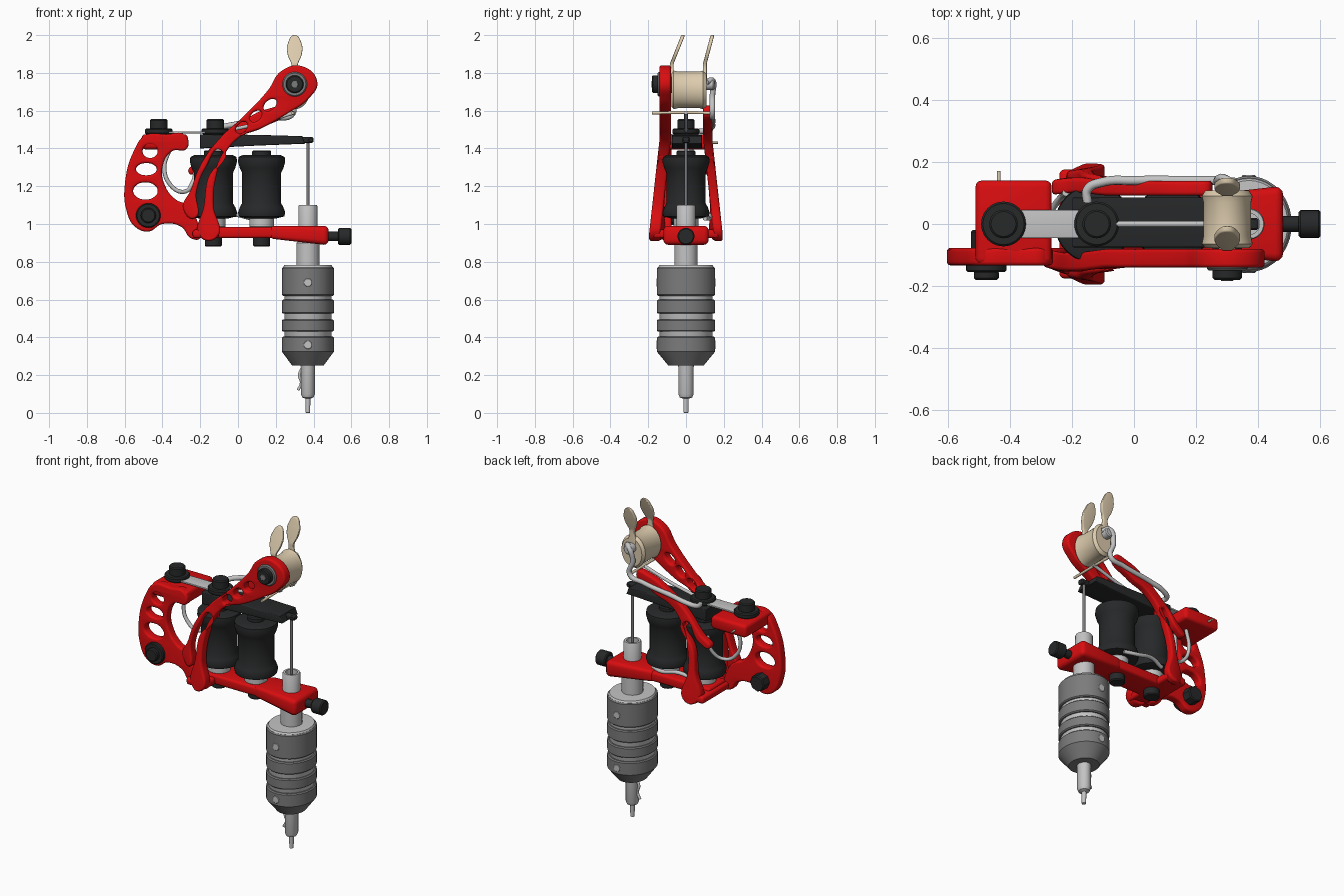
import bpy, bmesh, math
from mathutils import Vector

cube = bpy.data.objects.get("Cube")
if cube:
    bpy.data.objects.remove(cube)


def material(name, r, g, b):
    m = bpy.data.materials.new(name)
    m.use_nodes = True
    m.diffuse_color = (r, g, b, 1)
    m.node_tree.nodes["Principled BSDF"].inputs["Base Color"].default_value = (r, g, b, 1)
    return m


RED = material("red paint", 0.7, 0.004, 0.005)
BLACK = material("black", 0.02, 0.021, 0.022)
STEEL = material("light steel", 0.55, 0.55, 0.55)
DARK = material("dark steel", 0.2, 0.2, 0.2)
CREAM = material("cream", 0.72, 0.6, 0.42)


def activate(ob):
    bpy.ops.object.select_all(action='DESELECT')
    ob.select_set(True)
    bpy.context.view_layer.objects.active = ob


def add(name, data, mat):
    ob = bpy.data.objects.new(name, data)
    bpy.context.collection.objects.link(ob)
    data.materials.append(mat)
    activate(ob)
    return ob


def mesh_object(name, bm, mat):
    bmesh.ops.recalc_face_normals(bm, faces=bm.faces)
    me = bpy.data.meshes.new(name)
    bm.to_mesh(me)
    bm.free()
    ob = add(name, me, mat)
    bpy.ops.object.shade_smooth_by_angle(angle=math.radians(35))
    return ob


def lathe(name, profile, loc, mat, axis='Z', n=40, sy=1):
    """Closed turned part from (radius, height) pairs along an axis."""
    bm = bmesh.new()
    rings = []
    for r, h in profile:
        ring = []
        for i in range(n):
            a = math.tau * i / n
            u, v = r * math.cos(a), r * math.sin(a) * sy
            p = {'Z': (u, v, h), 'Y': (u, h, v), 'X': (h, u, v)}[axis]
            ring.append(bm.verts.new(Vector(p) + Vector(loc)))
        rings.append(ring)
    for a, b in zip(rings, rings[1:]):
        for i in range(n):
            j = (i + 1) % n
            bm.faces.new((a[i], a[j], b[j], b[i]))
    bm.faces.new(rings[0])
    bm.faces.new(rings[-1])
    return mesh_object(name, bm, mat)


def cyl(name, r, h0, h1, loc, mat, axis='Z', n=40, c=0.006, sy=1):
    return lathe(name, [(r - c, h0), (r, h0 + c), (r, h1 - c), (r - c, h1)], loc, mat, axis, n, sy)


def box(name, x0, x1, y0, y1, z0, z1, mat, bevel=0.015):
    bm = bmesh.new()
    bmesh.ops.create_cube(bm, size=1)
    for v in bm.verts:
        v.co = ((x0 + x1) / 2 + v.co.x * (x1 - x0), (y0 + y1) / 2 + v.co.y * (y1 - y0),
                (z0 + z1) / 2 + v.co.z * (z1 - z0))
    bmesh.ops.bevel(bm, geom=bm.edges[:], offset=bevel, segments=3, profile=0.5, affect='EDGES')
    return mesh_object(name, bm, mat)


def fill_spline(cu, pts, closed, smooth):
    s = cu.splines.new('BEZIER')
    s.bezier_points.add(len(pts) - 1)
    for p, co in zip(s.bezier_points, pts):
        p.co = tuple(co) + (0,) * (3 - len(co))
        p.handle_left_type = p.handle_right_type = 'AUTO' if smooth else 'VECTOR'
    s.use_cyclic_u = closed


def finish_curve(ob):
    bpy.ops.object.convert(target='MESH')
    ob = bpy.context.view_layer.objects.active
    bm = bmesh.new()
    bm.from_mesh(ob.data)
    bmesh.ops.remove_doubles(bm, verts=bm.verts, dist=0.0002)
    bm.to_mesh(ob.data)
    bm.free()
    bpy.ops.object.shade_smooth_by_angle(angle=math.radians(40))
    return ob


def plate(name, outline, y, half, mat, holes=(), bevel=0.012, smooth=True, warp=None):
    """Rounded x-z profile, clockwise, with elliptical holes, thick along y."""
    cu = bpy.data.curves.new(name, 'CURVE')
    cu.dimensions, cu.fill_mode, cu.resolution_u = '2D', 'BOTH', 8
    cu.extrude, cu.bevel_depth, cu.offset, cu.bevel_resolution = half - bevel, bevel, -bevel, 3
    fill_spline(cu, outline, True, smooth)
    for hx, hz, rx, rz, tilt in holes:
        ring = []
        for i in range(8):
            a = math.tau * i / 8
            u, v = rx * math.cos(a), rz * math.sin(a)
            ring.append((hx + u * math.cos(tilt) - v * math.sin(tilt),
                         hz + u * math.sin(tilt) + v * math.cos(tilt)))
        fill_spline(cu, ring, True, True)
    ob = finish_curve(add(name, cu, mat))
    for v in ob.data.vertices:
        x, z, d = v.co
        v.co = (x, y - d + (warp(x, z) if warp else 0), z)
    return ob


def rod(name, pts, r, mat):
    cu = bpy.data.curves.new(name, 'CURVE')
    cu.dimensions, cu.bevel_depth, cu.bevel_resolution = '3D', r, 3
    cu.resolution_u, cu.use_fill_caps = 8, True
    fill_spline(cu, pts, False, True)
    return finish_curve(add(name, cu, mat))


def splay(side):
    def f(x, z):
        spread = min(max((1.45 - z) / 0.5, 0), 1) * min(max((x + 0.28) / 0.12, 0), 1)
        return side * 0.055 * spread
    return f


# Frame arms
fork = [(0.01, 1.46), (-0.07, 1.37), (-0.12, 1.23), (-0.13, 1.1), (-0.11, 0.93),
        (-0.2, 0.93), (-0.18, 1.1), (-0.16, 1.24), (-0.09, 1.39)]
plate("front_arm", [(-0.29, 1.08), (-0.25, 1.18), (-0.2, 1.31), (-0.1, 1.45), (0.04, 1.58),
      (0.16, 1.71), (0.23, 1.81), (0.34, 1.835), (0.42, 1.75), (0.37, 1.66), (0.27, 1.59),
      (0.13, 1.51)] + fork + [(-0.17, 1.3), (-0.22, 1.17), (-0.23, 1.03)], -0.11, 0.03, RED,
      [(0.02, 1.51, 0.036, 0.024, 0.8), (0.095, 1.57, 0.036, 0.024, 0.75),
       (0.17, 1.63, 0.04, 0.025, 0.7)], warp=splay(-1))
plate("back_arm", [(-0.26, 1.27), (-0.2, 1.34), (-0.1, 1.45), (0.04, 1.555), (0.16, 1.61),
      (0.25, 1.61), (0.13, 1.51)] + fork + [(-0.19, 1.29)], 0.115, 0.024, RED, warp=splay(1))

# Rear plate and spring mount
plate("rear_plate", [(-0.49, 1.47), (-0.38, 1.475), (-0.28, 1.47), (-0.27, 1.4), (-0.35, 1.385),
      (-0.4, 1.3), (-0.385, 1.2), (-0.33, 1.13), (-0.27, 1.1), (-0.21, 1.0), (-0.2, 0.925),
      (-0.25, 0.925), (-0.3, 0.985), (-0.4, 1.0), (-0.475, 0.96), (-0.55, 0.99), (-0.59, 1.07),
      (-0.6, 1.2), (-0.55, 1.39)], -0.105, 0.028, RED,
      [(-0.465, 1.385, 0.04, 0.035, 0), (-0.485, 1.29, 0.055, 0.032, 0), (-0.49, 1.175, 0.065, 0.045, 0)])
box("spring_mount", -0.51, -0.265, -0.13, 0.14, 1.395, 1.475, RED, 0.02)

# Base and foot
box("foot_bar", -0.24, -0.1, -0.175, 0.175, 0.925, 0.97, RED)
box("base_bar", -0.22, 0.3, -0.085, 0.085, 0.925, 0.985, RED)
base_end = box("base_end", 0.17, 0.48, -0.12, 0.12, 0.89, 0.99, RED, 0.025)
for v in base_end.data.vertices:
    if v.co.x < 0.25:
        v.co.y *= 0.75
        v.co.z = 0.955 + (v.co.z - 0.94) * 0.7

# Coils with cores and base bolts
for label, x in (("rear", -0.13), ("front", 0.125)):
    lathe(label + "_coil", [(0.08, 1.03), (0.12, 1.04), (0.125, 1.06), (0.115, 1.09), (0.103, 1.11),
          (0.103, 1.27), (0.115, 1.295), (0.125, 1.33), (0.122, 1.355), (0.1, 1.365)], (x, 0, 0), BLACK)
    cyl(label + "_coil_core", 0.05, 1.36, 1.39, (x, 0, 0), BLACK)
    cyl(label + "_coil_spacer", 0.065, 0.98, 1.035, (x, 0, 0), STEEL)
    cyl(label + "_base_bolt", 0.045, 0.88, 0.94, (x, 0, 0), BLACK)

# Armature bar, springs and top bolts
plate("armature_bar", [(-0.2, 1.4), (-0.2, 1.475), (0.1, 1.472), (0.34, 1.465), (0.355, 1.425),
      (0.1, 1.415)], 0.005, 0.08, BLACK, bevel=0.006, smooth=False)
box("armature_tip", 0.33, 0.4, -0.018, 0.018, 1.43, 1.46, BLACK, 0.008)
box("rear_spring", -0.46, -0.1, -0.045, 0.045, 1.48, 1.49, STEEL, 0.002)
rod("front_spring", [(-0.08, 0, 1.49), (0.1, 0, 1.53), (0.3, 0, 1.59)], 0.01, STEEL)
for label, x in (("mount", -0.42), ("armature", -0.12)):
    cyl(label + "_washer", 0.072, 1.475, 1.505, (x, 0, 0), BLACK)
    cyl(label + "_bolt", 0.046, 1.5, 1.555, (x, 0, 0), BLACK)

# Cam clamp with wing levers
cam = lathe("cam_body", [(0.07, -0.078), (0.082, -0.065), (0.077, -0.04), (0.077, 0.07),
            (0.082, 0.09), (0.07, 0.108)], (0.3, 0, 0), CREAM, 'Y')
for v in cam.data.vertices:
    v.co.z = 1.71 + v.co.z * 1.25
wing = [(0.282, 1.75), (0.284, 1.84), (0.262, 1.9), (0.262, 1.95), (0.3, 2.0), (0.338, 1.95),
        (0.338, 1.9), (0.316, 1.84), (0.318, 1.75)]
for label, y, lean in (("front", -0.075, 0.06), ("back", 0.1, 0.04)):
    plate(label + "_wing", wing, y, 0.01, CREAM, bevel=0.005,
          warp=lambda x, z, k=lean: k * max(z - 1.85, 0) / 0.15)
rod("cam_pin", [(0.29, -0.18, 1.588), (0.29, 0, 1.59), (0.29, 0.13, 1.588)], 0.008, CREAM)
cyl("cam_screw_ring", 0.065, -0.15, -0.13, (0.3, 0, 1.74), DARK, 'Y')
cyl("cam_screw", 0.047, -0.18, -0.06, (0.3, 0, 1.74), BLACK, 'Y')
cyl("cam_screw_socket", 0.02, -0.183, -0.17, (0.3, 0, 1.74), DARK, 'Y', 6, 0.001)
cyl("cam_axle", 0.03, 0.1, 0.15, (0.3, 0, 1.74), STEEL, 'Y')

# Lever rod and wires
rod("lever_rod", [(0.33, 0.11, 1.75), (0.3, 0.14, 1.76), (0.27, 0.14, 1.68), (0.29, 0.14, 1.585),
    (0.2, 0.14, 1.56), (0, 0.14, 1.53), (-0.1, 0.135, 1.51), (-0.15, 0.11, 1.495),
    (-0.15, 0.07, 1.49)], 0.015, STEEL)
rod("rear_wire", [(-0.36, 0.03, 1.4), (-0.39, 0.02, 1.3), (-0.36, 0.02, 1.21), (-0.29, 0.03, 1.17),
    (-0.24, 0.08, 1.22), (-0.22, 0.1, 1.32)], 0.011, STEEL)
rod("base_wire", [(0.16, 0.1, 1.03), (0.08, 0.125, 1.03), (-0.03, 0.12, 1.05), (-0.12, 0.1, 1.03)],
    0.012, STEEL)
rod("mount_pin", [(-0.435, 0.12, 1.43), (-0.435, 0.17, 1.43)], 0.006, CREAM)

# Rear terminal screw
cyl("terminal_screw", 0.065, -0.155, -0.12, (-0.475, 0, 1.045), BLACK, 'Y')
cyl("terminal_screw_head", 0.04, -0.18, -0.15, (-0.475, 0, 1.045), BLACK, 'Y')
cyl("terminal_nut", 0.05, -0.09, -0.02, (-0.475, 0, 1.045), BLACK, 'Y', 8)

# Tube, needle and thumb screw
TUBE = (0.37, 0, 0)
lathe("upper_tube", [(0.061, 0.75), (0.061, 0.9), (0.05, 0.91), (0.05, 1.095), (0.047, 1.1),
      (0.034, 1.1), (0.034, 1.0)], TUBE, STEEL)
cyl("needle_bar", 0.008, 1.0, 1.45, TUBE, DARK, n=12, c=0.002)
cyl("needle_loop", 0.016, -0.02, 0.02, (0.385, 0, 1.445), BLACK, 'Y', 16)
cyl("thumb_screw_shaft", 0.025, 0.46, 0.54, (0, 0, 0.935), BLACK, 'X')
cyl("thumb_screw_head", 0.045, 0.53, 0.6, (0, 0, 0.935), BLACK, 'X', 20)

# Grip with ring bands and set screw dimples
WIDE = 1.12
lathe("grip_core", [(0.1, 0.28), (0.125, 0.32), (0.125, 0.765), (0.133, 0.768), (0.125, 0.782),
      (0.06, 0.784)], TUBE, STEEL, sy=WIDE)
for label, z0, z1 in (("top", 0.62, 0.772), ("upper", 0.525, 0.6), ("lower", 0.43, 0.495)):
    cyl(label + "_grip_band", 0.138, z0, z1, TUBE, DARK, sy=WIDE)
lathe("bottom_grip_band", [(0.083, 0.25), (0.138, 0.325), (0.138, 0.398), (0.132, 0.404)],
      TUBE, DARK, sy=WIDE)
for z in (0.69, 0.36):
    for side in (-1, 1):
        cyl("grip_set_screw", 0.022, 0.148, 0.157, (0.37, 0, z), STEEL, 'Y', 20, 0.002)
        if side < 0:
            for v in bpy.context.object.data.vertices:
                v.co.y *= -1
            bpy.context.object.data.flip_normals()

# Needle tip
lathe("tip_tube", [(0.04, 0.26), (0.037, 0.24), (0.037, 0.1), (0.03, 0.082), (0.013, 0.075),
      (0.012, 0.002), (0.009, 0)], TUBE, STEEL, sy=1.1)
rod("tip_clip", [(0.34, 0, 0.24), (0.325, 0, 0.2), (0.335, 0, 0.16), (0.318, 0, 0.12)], 0.008, STEEL)
